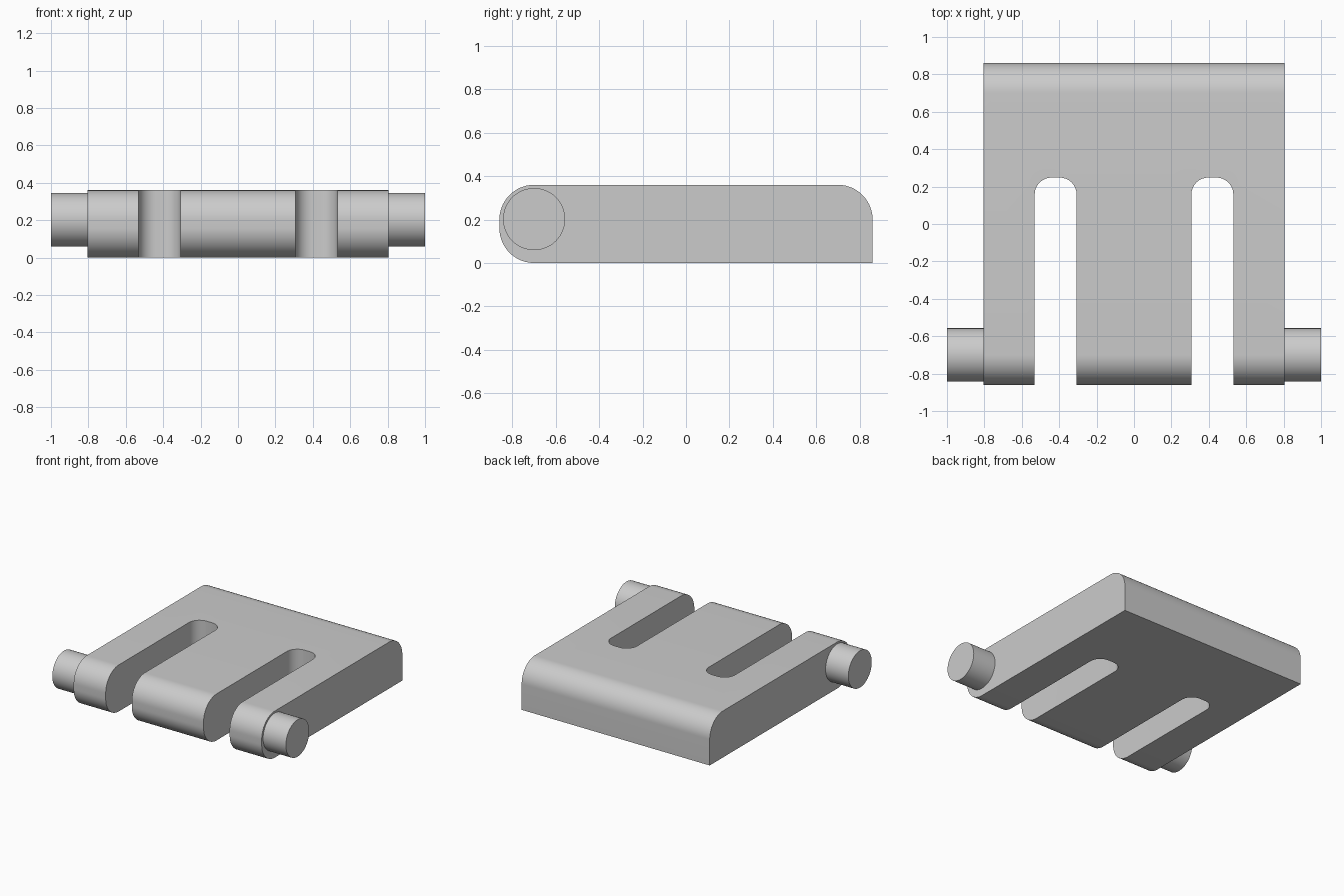
import bpy, bmesh
from math import cos, sin, pi, radians
from mathutils import Vector

cube = bpy.data.objects.get("Cube")
if cube:
    bpy.data.objects.remove(cube, do_unlink=True)

HALF_WIDTH, HALF_DEPTH, HEIGHT = 0.805, 0.86, 0.36
ROUND = 0.16

grey = bpy.data.materials.new("plain grey")
grey.use_nodes = True
grey.diffuse_color = (0.6, 0.6, 0.6, 1)
grey.node_tree.nodes["Principled BSDF"].inputs["Base Color"].default_value = grey.diffuse_color


def arc(u, v, radius, start, end, steps=20):
    """Points on an arc, angles in degrees."""
    angles = [radians(start + (end - start) * i / steps) for i in range(steps + 1)]
    return [(u + radius * cos(a), v + radius * sin(a)) for a in angles]


def prism(name, points, direction):
    """Extrude a closed ring of 3D points along a direction."""
    bm = bmesh.new()
    face = bm.faces.new([bm.verts.new(p) for p in points])
    result = bmesh.ops.extrude_face_region(bm, geom=[face])
    verts = [g for g in result["geom"] if isinstance(g, bmesh.types.BMVert)]
    bmesh.ops.translate(bm, verts=verts, vec=Vector(direction))
    bmesh.ops.recalc_face_normals(bm, faces=bm.faces)
    mesh = bpy.data.meshes.new(name)
    bm.to_mesh(mesh)
    bm.free()
    mesh.materials.append(grey)
    obj = bpy.data.objects.new(name, mesh)
    bpy.context.collection.objects.link(obj)
    return obj


def smooth(obj):
    bpy.ops.object.select_all(action='DESELECT')
    obj.select_set(True)
    bpy.context.view_layer.objects.active = obj
    bpy.ops.object.shade_smooth_by_angle(angle=radians(30))


# Plate: side profile with a round front and one rounded top back edge
inner = HALF_DEPTH - ROUND
side = (arc(inner, HEIGHT - ROUND, ROUND, 0, 90)
        + arc(-inner, HEIGHT - ROUND, ROUND, 90, 180)
        + arc(-inner, ROUND, ROUND, 180, 270)
        + [(HALF_DEPTH, 0)])
plate = prism("hinge_plate", [(-HALF_WIDTH, y, z) for y, z in side], (2 * HALF_WIDTH, 0, 0))

# Two slots open at the front, with rounded inner corners
SLOT_IN, SLOT_OUT, SLOT_END, CORNER = 0.307, 0.531, 0.248, 0.09
plan = ([(SLOT_IN, -1), (SLOT_OUT, -1)]
        + arc(SLOT_OUT - CORNER, SLOT_END - CORNER, CORNER, 0, 90, 14)
        + arc(SLOT_IN + CORNER, SLOT_END - CORNER, CORNER, 90, 180, 14))
for label, s in (("left", 1), ("right", -1)):
    cutter = prism(label + "_slot_cutter", [(s * x, y, -0.1) for x, y in plan], (0, 0, 0.6))
    cutter.hide_render = True
    cut = plate.modifiers.new(label + " slot", 'BOOLEAN')
    cut.operation = 'DIFFERENCE'
    cut.solver = 'EXACT'
    cut.object = cutter
    bpy.ops.object.select_all(action='DESELECT')
    bpy.context.view_layer.objects.active = plate
    plate.select_set(True)
    bpy.ops.object.modifier_apply(modifier=cut.name)
    bpy.data.objects.remove(cutter, do_unlink=True)
smooth(plate)

# Pivot pins on both sides of the front
ring = arc(-inner, 0.202, 0.143, 0, 360, 64)[:-1]
for label, s in (("left", 1), ("right", -1)):
    start = HALF_WIDTH - 0.02
    pin = prism(label + "_pivot_pin", [(s * start, y, z) for y, z in ring], (s * (1 - start), 0, 0))
    smooth(pin)
